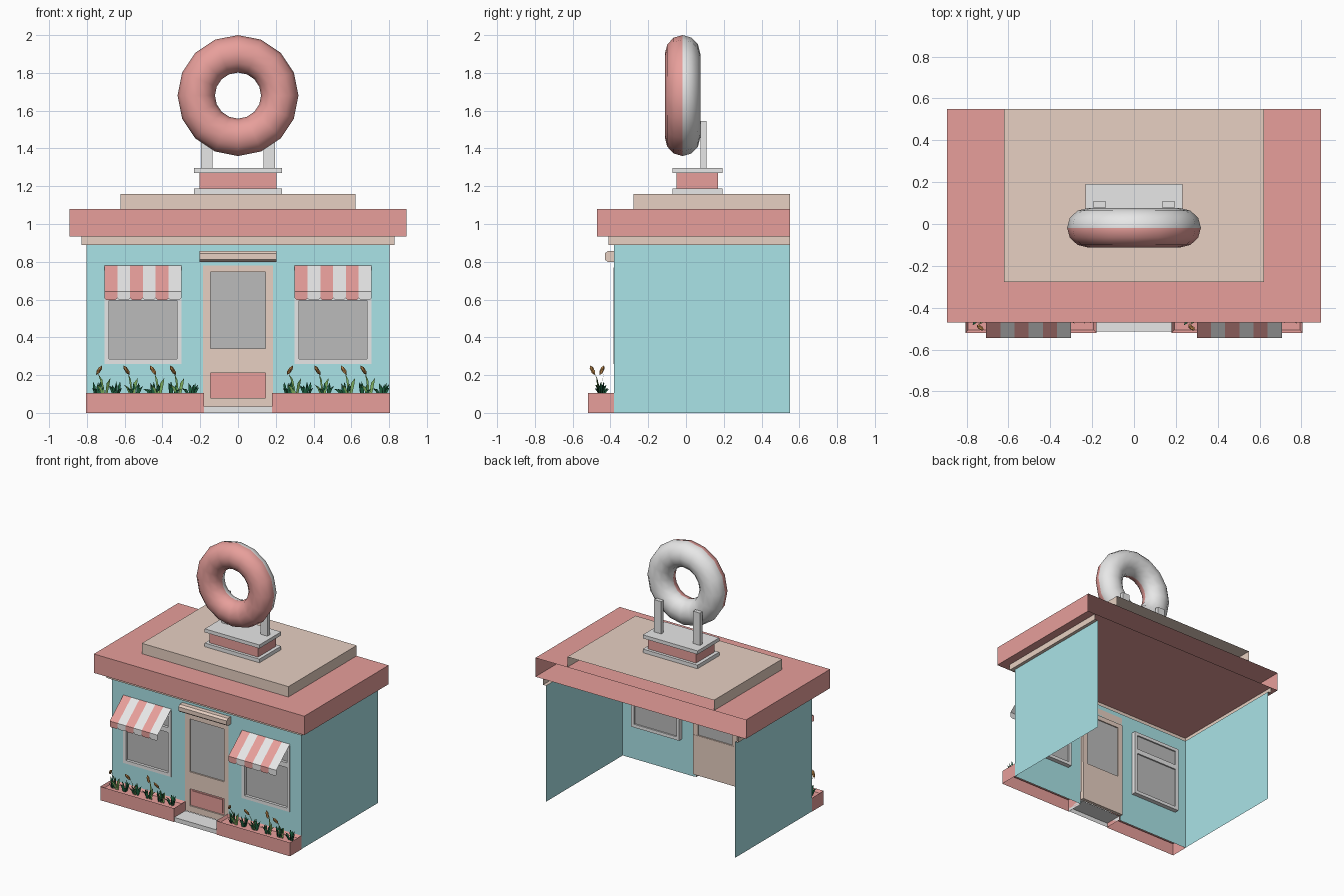
import bpy, bmesh, math, random
from mathutils import Vector, Matrix

if "Cube" in bpy.data.objects:
    bpy.data.objects.remove(bpy.data.objects["Cube"])

random.seed(4)

def mat(name, r, g, b):
    m = bpy.data.materials.new(name)
    m.diffuse_color = (r, g, b, 1)
    m.use_nodes = True
    m.node_tree.nodes["Principled BSDF"].inputs["Base Color"].default_value = m.diffuse_color
    return m

TEAL = mat("teal", .40, .77, .80)
PINK = mat("pink", .81, .35, .33)
BEIGE = mat("beige", .80, .63, .54)
WHITE = mat("white", .80, .80, .80)
GLASS = mat("grey_glass", .50, .50, .50)
DARK = mat("dark_green", .012, .12, .05)
LIGHT = mat("light_green", .22, .45, .12)
BROWN = mat("brown", .50, .24, .07)

def finish(name, bm, *mats):
    me = bpy.data.meshes.new(name)
    bm.to_mesh(me)
    bm.free()
    for m in mats:
        me.materials.append(m)
    ob = bpy.data.objects.new(name, me)
    bpy.context.collection.objects.link(ob)
    return ob

def face(bm, pts, mi=0):
    f = bm.faces.new([bm.verts.new(p) for p in pts])
    f.material_index = mi
    return f

# Box; an open one has no bottom and no back, a positive recess sinks its top inside a rim
def box(name, x0, x1, y0, y1, z0, z1, m, open_box=False, recess=0):
    bm = bmesh.new()
    bmesh.ops.create_cube(bm, size=1)
    for v in bm.verts:
        v.co = ((x0 + x1) / 2 + v.co.x * (x1 - x0), (y0 + y1) / 2 + v.co.y * (y1 - y0),
                (z0 + z1) / 2 + v.co.z * (z1 - z0))
    bm.normal_update()
    if recess:
        top = [f for f in bm.faces if f.normal.z > .9]
        bmesh.ops.inset_region(bm, faces=top, thickness=.018)
        bmesh.ops.translate(bm, vec=(0, 0, -recess), verts=top[0].verts)
    if open_box:
        gone = [f for f in bm.faces if all(abs(v.co.z - z0) < 1e-5 for v in f.verts)
                or all(abs(v.co.y - y1) < 1e-5 for v in f.verts)]
        bmesh.ops.delete(bm, geom=gone, context='FACES')
    return finish(name, bm, m)

# Sheet facing the front, split into a grid with some cells left open
def panel(name, xs, zs, holes, y, m, thick=0):
    bm = bmesh.new()
    for i in range(len(xs) - 1):
        for k in range(len(zs) - 1):
            if (i, k) not in holes:
                face(bm, [(xs[i], y, zs[k]), (xs[i + 1], y, zs[k]),
                          (xs[i + 1], y, zs[k + 1]), (xs[i], y, zs[k + 1])])
    bmesh.ops.remove_doubles(bm, verts=bm.verts, dist=1e-5)
    ob = finish(name, bm, m)
    if thick:
        mod = ob.modifiers.new("thickness", 'SOLIDIFY')
        mod.thickness, mod.offset = thick, -1
    return ob

# Roof layer open at the back; floor is "none", "full" or an inner (x, y) for an overhang ring
def shell(name, hx, y0, z0, z1, m, top=True, floor=None):
    y1 = .55
    bm = bmesh.new()
    face(bm, [(-hx, y0, z0), (hx, y0, z0), (hx, y0, z1), (-hx, y0, z1)])
    face(bm, [(hx, y0, z0), (hx, y1, z0), (hx, y1, z1), (hx, y0, z1)])
    face(bm, [(-hx, y1, z0), (-hx, y0, z0), (-hx, y0, z1), (-hx, y1, z1)])
    if top:
        face(bm, [(-hx, y0, z1), (hx, y0, z1), (hx, y1, z1), (-hx, y1, z1)])
    if floor == "full":
        face(bm, [(-hx, y1, z0), (hx, y1, z0), (hx, y0, z0), (-hx, y0, z0)])
    elif floor:
        ix, iy = floor
        face(bm, [(-hx, y0, z0), (-ix, iy, z0), (ix, iy, z0), (hx, y0, z0)])
        face(bm, [(hx, y0, z0), (ix, iy, z0), (ix, y1, z0), (hx, y1, z0)])
        face(bm, [(-hx, y1, z0), (-ix, y1, z0), (-ix, iy, z0), (-hx, y0, z0)])
    bmesh.ops.remove_doubles(bm, verts=bm.verts, dist=1e-5)
    return finish(name, bm, m)

# Walls: front sheet with openings and two plain side sheets
F = -.38
WX0, WX1, WZ0, WZ1 = .30, .707, .26, .77
panel("front_wall", [-.803, -WX1, -WX0, -.185, .185, WX0, WX1, .803], [0, WZ0, WZ1, .78, .89],
      {(1, 1), (5, 1), (3, 0), (3, 1), (3, 2)}, F, TEAL)
for s, side in ((-1, "left"), (1, "right")):
    bm = bmesh.new()
    pts = [(s * .803, F, 0), (s * .803, .55, 0), (s * .803, .55, .89), (s * .803, F, .89)]
    face(bm, pts if s > 0 else pts[::-1])
    finish(side + "_wall", bm, TEAL)

# Stepped roof
shell("roof_trim", .828, -.41, .89, .935, BEIGE, top=False, floor=(.803, F))
shell("roof", .893, -.472, .935, 1.08, PINK, floor="full")
shell("roof_slab", .622, -.277, 1.08, 1.16, BEIGE)

# Sign base and posts
box("sign_base_bottom", -.232, .232, -.072, .192, 1.16, 1.188, WHITE)
box("sign_base", -.205, .205, -.05, .17, 1.188, 1.27, PINK)
box("sign_base_top", -.232, .232, -.072, .192, 1.27, 1.297, WHITE)
for s, side in ((-1, "left"), (1, "right")):
    box(side + "_sign_post", s * .165 - .03, s * .165 + .03, .078, .108, 1.297, 1.545, WHITE)

# Ring sign: icing on the front half, white on the back half
bpy.ops.mesh.primitive_torus_add(major_segments=16, minor_segments=12, major_radius=.221,
                                 minor_radius=.099, location=(0, -.018, 1.68),
                                 rotation=(math.pi / 2, 0, 0))
ring = bpy.context.object
ring.name = "ring_sign"
ring.scale.z = .95
ring.data.materials.append(PINK)
ring.data.materials.append(WHITE)
for p in ring.data.polygons:
    p.use_smooth = True
    p.material_index = 0 if p.center.z > 0 else 1   # local z points to the front

# Door: frame, glass, lower panel, lintel, step
panel("door", [-.185, -.145, .145, .185], [.033, .08, .21, .34, .745, .78],
      {(1, 1), (1, 3)}, -.377, BEIGE, .025)
box("door_glass", -.147, .147, -.366, -.360, .338, .747, GLASS)
box("door_inner_board", -.184, .184, -.357, -.350, .033, .338, BEIGE)
box("door_panel_back", -.147, .147, -.366, -.359, .075, .215, PINK)
box("door_panel", -.128, .128, -.372, -.364, .094, .196, PINK)
bm = bmesh.new()
prof = [(F, .80), (-.415, .80), (-.43, .812), (-.43, .843), (-.415, .857), (F, .857)]
rims = [[bm.verts.new((x, y, z)) for y, z in prof] for x in (-.205, .205)]
for i in range(6):
    j = (i + 1) % 6
    bm.faces.new((rims[0][i], rims[0][j], rims[1][j], rims[1][i]))
for r in rims:
    bm.faces.new(r)
bmesh.ops.recalc_face_normals(bm, faces=bm.faces)
finish("door_lintel", bm, BEIGE)
box("door_step", -.18, .18, -.515, F, 0, .033, WHITE, open_box=True)

# Windows, striped awnings and planters on both sides
for s, side in ((-1, "left"), (1, "right")):
    a, b = sorted((s * WX0, s * WX1))
    panel(side + "_window_frame", [a, a + .024, b - .024, b], [WZ0, .285, .595, .632, .745, WZ1],
          {(1, 1), (1, 3)}, F - .003, WHITE, .038)
    box(side + "_window_glass", a + .02, b - .02, -.362, -.356, .28, .75, GLASS)

    bm = bmesh.new()
    w = (b - a) / 6
    for i in range(6):
        x0, x1 = a + i * w, a + (i + 1) * w
        face(bm, [(x0, -.545, .643), (x1, -.545, .643), (x1, F, .78), (x0, F, .78)], i % 2)
        face(bm, [(x0, -.545, .608), (x0 + .01, -.545, .598), (x1 - .01, -.545, .598),
                  (x1, -.545, .608), (x1, -.545, .643), (x0, -.545, .643)], i % 2)
    finish(side + "_awning", bm, PINK, WHITE)

    box(side + "_planter", *sorted((s * .18, s * .805)), -.52, F, 0, .105, PINK,
        open_box=True, recess=.02)

# Plants: curved leaf blades, light stems and brown seed heads
def blade(bm, base, tip, width, mi):
    base, tip = Vector(base), Vector(tip)
    mid = base.lerp(tip, .5) + Vector((0, 0, .2 * (tip - base).length))
    d = tip - base
    side = d.cross(Vector((random.uniform(-.7, .7), 1, .3))).normalized() * width / 2
    b0, b1, m0, m1, t = [bm.verts.new(p) for p in
                         (base - side * .7, base + side * .7, mid - side, mid + side, tip)]
    for vs in ((b0, b1, m1, m0), (m0, m1, t)):
        bm.faces.new(vs).material_index = mi

bm = bmesh.new()
for i in range(6):
    cx = -.745 + i * .1
    for k in range(8):
        ang = k * math.tau / 8 + random.uniform(-.3, .3)
        r = random.uniform(.3, 1)
        blade(bm, (cx + .012 * math.cos(ang), -.45 + .01 * math.sin(ang), .085),
              (cx + .06 * r * math.cos(ang), -.45 + .045 * r * math.sin(ang),
               .19 - .065 * r), .014, 0)
for x, lean, y in ((-.735, 1, -.495), (-.59, -1, -.495), (-.45, -1, -.445), (-.345, -1, -.495)):
    foot = x + .03
    blade(bm, (foot, -.455, .085), (x - lean * .008, y + .012, .21), .011, 1)
    blade(bm, (foot + .005, -.46, .085), (foot + .03, -.475, .185), .018, 1)
    blade(bm, (foot - .005, -.46, .085), (foot - .045, -.48, .15), .014, 1)
    axis = Vector((lean * .028, -.022 if y < -.47 else .02, .044))
    rot = axis.to_track_quat('Z', 'Y').to_matrix().to_4x4()
    m = Matrix.Translation((x, y, .226)) @ rot @ Matrix.Diagonal((.011, .011, .032, 1))
    head = bmesh.ops.create_icosphere(bm, subdivisions=1, radius=1, matrix=m)
    for f in {f for v in head["verts"] for f in v.link_faces}:
        f.material_index = 2
left = finish("left_plants", bm, DARK, LIGHT, BROWN)
right = bpy.data.objects.new("right_plants", left.data)
right.location.x = 1.01
bpy.context.collection.objects.link(right)
